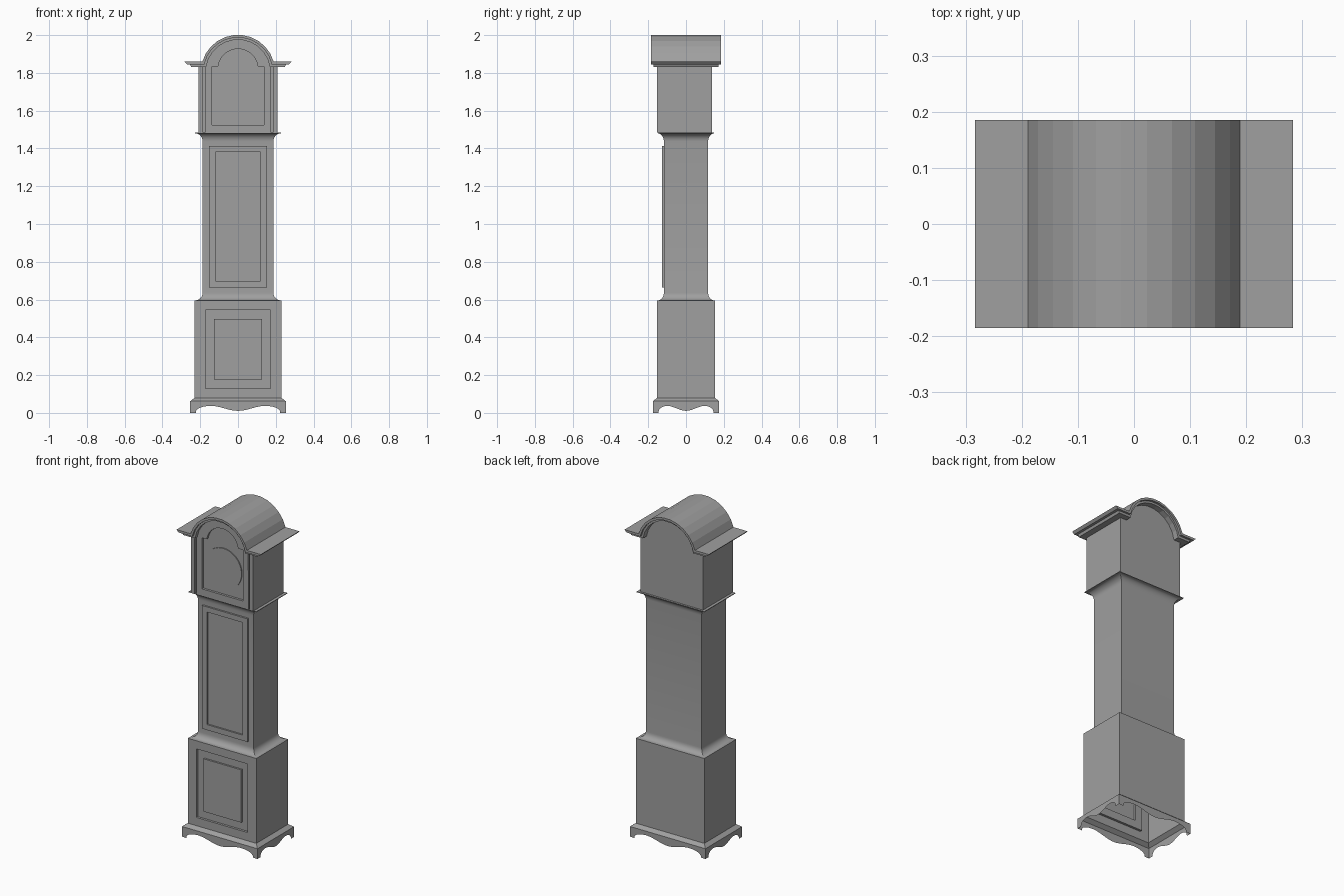
import bpy, bmesh
from math import sin, cos, pi, asin

if "Cube" in bpy.data.objects:
    bpy.data.objects.remove(bpy.data.objects["Cube"])

ARC_Z = 1.805  # centre height of the hood arch

# Dark grey finish shared by all parts
GREY = bpy.data.materials.new("dark_grey")
GREY.diffuse_color = (.35, .35, .35, 1)
GREY.use_nodes = True
GREY.node_tree.nodes["Principled BSDF"].inputs["Base Color"].default_value = GREY.diffuse_color


def finish(name, bm):
    bmesh.ops.remove_doubles(bm, verts=bm.verts, dist=1e-5)
    bmesh.ops.recalc_face_normals(bm, faces=bm.faces)
    me = bpy.data.meshes.new(name)
    bm.to_mesh(me)
    bm.free()
    ob = bpy.data.objects.new(name, me)
    bpy.context.collection.objects.link(ob)
    shade(ob)


def shade(ob, angle=0.5):
    ob.data.materials.append(GREY)
    bpy.ops.object.select_all(action='DESELECT')
    ob.select_set(True)
    bpy.context.view_layer.objects.active = ob
    if ob.type == 'CURVE':
        bpy.ops.object.convert(target='MESH')
    bpy.ops.object.shade_smooth_by_angle(angle=angle)


def plate(name, loops, y0, y1, angle=0.5):
    """Fill x-z outlines (later ones are holes) and extrude from y0 to y1."""
    cu = bpy.data.curves.new(name, 'CURVE')
    cu.dimensions = '2D'
    cu.fill_mode = 'BOTH'
    cu.extrude = abs(y1 - y0) / 2
    for pts in loops:
        sp = cu.splines.new('POLY')
        sp.points.add(len(pts) - 1)
        for p, (x, z) in zip(sp.points, pts):
            p.co = (x, z, 0, 1)
        sp.use_cyclic_u = True
    ob = bpy.data.objects.new(name, cu)
    ob.rotation_euler.x = pi / 2
    ob.location.y = (y0 + y1) / 2
    bpy.context.collection.objects.link(ob)
    shade(ob, angle)


def arch(r, zc, z_spring, n=16):
    """Arc points from right to left, springing at z_spring."""
    a = asin((z_spring - zc) / r)
    return [(r * cos(a + (pi - 2 * a) * i / n), zc + r * sin(a + (pi - 2 * a) * i / n))
            for i in range(n + 1)]


def panel(bm, face, steps):
    """Nested rectangles cut into a front face: (half width, z0, z1, y)."""
    for hx, z0, z1, y in steps:
        mid = face.calc_center_median().z
        bmesh.ops.inset_individual(bm, faces=[face], thickness=0.001)
        for v in face.verts:
            v.co = (hx if v.co.x > 0 else -hx, y, z1 if v.co.z > mid else z0)


# Case shell: rectangular rings from plinth moulding up to the hood seat
rings = [(.253, .175, .062), (.23, .153, .08)]
rings += [(.23 - .043 * sin(t * pi / 12), .153 - .036 * sin(t * pi / 12),
           .635 - .04 * cos(t * pi / 12)) for t in range(7)]
rings += [(.227 - .04 * cos(t * pi / 12), .149 - .032 * cos(t * pi / 12),
           1.437 + .043 * sin(t * pi / 12)) for t in range(7)]
rings += [(.227, .149, 1.484)]
bm = bmesh.new()
loops = [[bm.verts.new((sx * hx, sy * hy, z)) for sx, sy in
          ((-1, -1), (1, -1), (1, 1), (-1, 1))] for hx, hy, z in rings]
fronts = []
for a, b in zip(loops, loops[1:]):
    for i in range(4):
        j = (i + 1) % 4
        f = bm.faces.new((a[i], a[j], b[j], b[i]))
        if i == 0 and b[0].co.z - a[0].co.z > .3:
            fronts.append(f)
bm.faces.new(loops[-1])
# Base panel (recess with raised field) and trunk door (raised frame, sunk field)
panel(bm, fronts[0], [(.172, .13, .546, -.153), (.172, .13, .546, -.139),
                      (.126, .177, .497, -.139), (.126, .177, .497, -.15)])
panel(bm, fronts[1], [(.153, .665, 1.412, -.117), (.153, .665, 1.412, -.128),
                      (.12, .698, 1.381, -.128), (.12, .698, 1.381, -.118)])
finish("case", bm)


# Scalloped skirt with bracket feet on all four sides
def scallop(h):
    """Right half of the lower edge for a side of half length h."""
    foot, peak = h - .03, h * .57
    pts = [(peak * i / 10, .011 + .013 * (1 - cos(pi * i / 10))) for i in range(11)]
    pts += [(peak + (foot - peak) * sin(i * pi / 16), .006 + .031 * cos(i * pi / 16))
            for i in range(1, 9)]
    return pts + [(foot, 0), (h, 0)]


bm = bmesh.new()
for h, d, along_x in ((.253, .175, True), (.175, .253, False)):
    half = scallop(h)
    row = [(-u, z) for u, z in reversed(half[1:])] + half
    for s in (-1, 1):
        def at(u, z):
            return bm.verts.new((u, s * d, z) if along_x else (s * d, u, z))
        for (u0, z0), (u1, z1) in zip(row, row[1:]):
            if u1 - u0 > 1e-6:
                bm.faces.new((at(u0, z0), at(u1, z1), at(u1, .062), at(u0, .062)))
finish("skirt", bm)

# Hood body with arched top; front face is the dial plate
plate("hood_body", [[(-.21, 1.484), (.21, 1.484), (.21, 1.84)]
                    + arch(.175, ARC_Z, 1.84) + [(-.21, 1.84)]], -.136, .137)

# Hood door frame with break-arch opening
plate("hood_door", [[(-.175, 1.484), (.175, 1.484)] + arch(.174, ARC_Z, 1.82),
                    [(-.137, 1.525), (.137, 1.525), (.137, 1.835)]
                    + arch(.106, 1.821, 1.835, 14) + [(-.137, 1.835)]], -.15, -.136)

# Corner pilasters of the hood
for s, side in ((-1, "left"), (1, "right")):
    plate("hood_pilaster_" + side, [[(s * .186, 1.484), (s * .209, 1.484),
                                     (s * .209, 1.833), (s * .186, 1.833)]], -.153, -.136)

# Dial
plate("dial", [[(.123 * cos(i * pi / 24), 1.681 + .123 * sin(i * pi / 24))
                for i in range(48)]], -.142, -.136)


# Roof mouldings: faceted arch with flat wings, stepped in two layers
def roof(name, r0, r1, top, bottom, tip, tip_low, y):
    outer = [(tip, top)] + arch(r0, ARC_Z, top, 11) + [(-tip, top)]
    inner = [(tip_low, bottom)] + arch(r1, ARC_Z, bottom, 11) + [(-tip_low, bottom)]
    plate(name, [outer + inner[::-1]], -y, y, 0.1)


roof("roof", .1965, .183, 1.859, 1.845, .283, .27, .185)
roof("roof_under_moulding", .1835, .171, 1.846, 1.831, .255, .248, .172)
